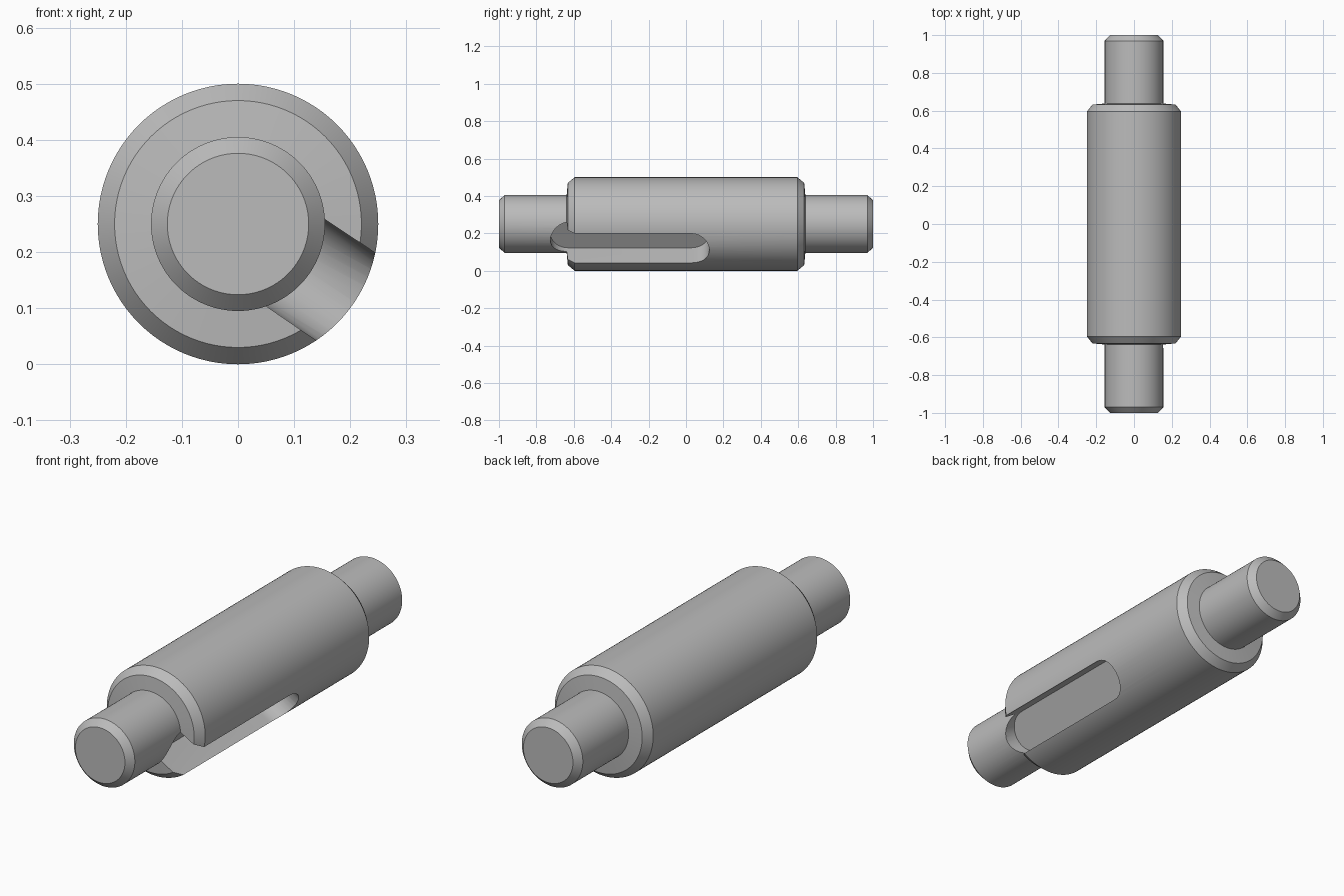
import bpy, bmesh, math
from mathutils import Vector

cube = bpy.data.objects.get("Cube")
if cube:
    bpy.data.objects.remove(cube, do_unlink=True)

AXIS_Z = 0.25
SEGMENTS = 96

steel = bpy.data.materials.new("steel grey")
steel.use_nodes = True
grey = (0.5, 0.5, 0.5, 1)
steel.diffuse_color = grey
steel.node_tree.nodes["Principled BSDF"].inputs["Base Color"].default_value = grey


def make_object(name, bm):
    bmesh.ops.recalc_face_normals(bm, faces=bm.faces)
    mesh = bpy.data.meshes.new(name)
    bm.to_mesh(mesh)
    bm.free()
    mesh.materials.append(steel)
    obj = bpy.data.objects.new(name, mesh)
    bpy.context.collection.objects.link(obj)
    return obj


def turned(name, profile):
    """Turn (radius, y) rings about the shaft axis and cap both ends."""
    bm = bmesh.new()
    rings = []
    for r, y in profile:
        angles = [2 * math.pi * i / SEGMENTS for i in range(SEGMENTS)]
        rings.append([bm.verts.new((r * math.cos(a), y, AXIS_Z + r * math.sin(a)))
                      for a in angles])
    for low, high in zip(rings, rings[1:]):
        for i in range(SEGMENTS):
            j = (i + 1) % SEGMENTS
            bm.faces.new((low[i], low[j], high[j], high[i]))
    bm.faces.new(rings[0])
    bm.faces.new(rings[-1])
    return make_object(name, bm)


def slot_cutter(name, angle, floor, half_width, y_start, y_end):
    """Round-ended slot sunk towards the axis, facing the given angle."""
    out = Vector((math.cos(angle), 0, math.sin(angle)))
    side = Vector((-math.sin(angle), 0, math.cos(angle)))
    bm = bmesh.new()
    outline = []
    steps = 16
    for centre, turn in ((y_end - half_width, 0), (y_start + half_width, math.pi)):
        for i in range(steps + 1):
            a = turn + math.pi * i / steps
            outline.append(Vector((0, centre + half_width * math.sin(a), AXIS_Z))
                           + side * half_width * math.cos(a))
    face = bm.faces.new([bm.verts.new(p + out * floor) for p in outline])
    grown = bmesh.ops.extrude_face_region(bm, geom=[face])
    top = [v for v in grown["geom"] if isinstance(v, bmesh.types.BMVert)]
    bmesh.ops.translate(bm, verts=top, vec=out * 0.3)
    return make_object(name, bm)


# Stepped shaft: one half profile, mirrored to the other end
half = [(0.25, 0.595), (0.22, 0.632), (0.155, 0.638), (0.155, 0.97), (0.126, 1.0)]
shaft = turned("shaft", [(r, -y) for r, y in reversed(half)] + half)

# Keyway cut through the front shoulder
cutter = slot_cutter("keyway_cutter", math.radians(-34), 0.088, 0.094, -0.725, 0.125)
cutter.hide_render = True
cut = shaft.modifiers.new("keyway", 'BOOLEAN')
cut.operation = 'DIFFERENCE'
cut.solver = 'EXACT'
cut.object = cutter

bpy.ops.object.select_all(action='DESELECT')
shaft.select_set(True)
bpy.context.view_layer.objects.active = shaft
bpy.ops.object.modifier_apply(modifier=cut.name)
bpy.data.objects.remove(cutter, do_unlink=True)
bpy.ops.object.shade_smooth_by_angle(angle=math.radians(20))
